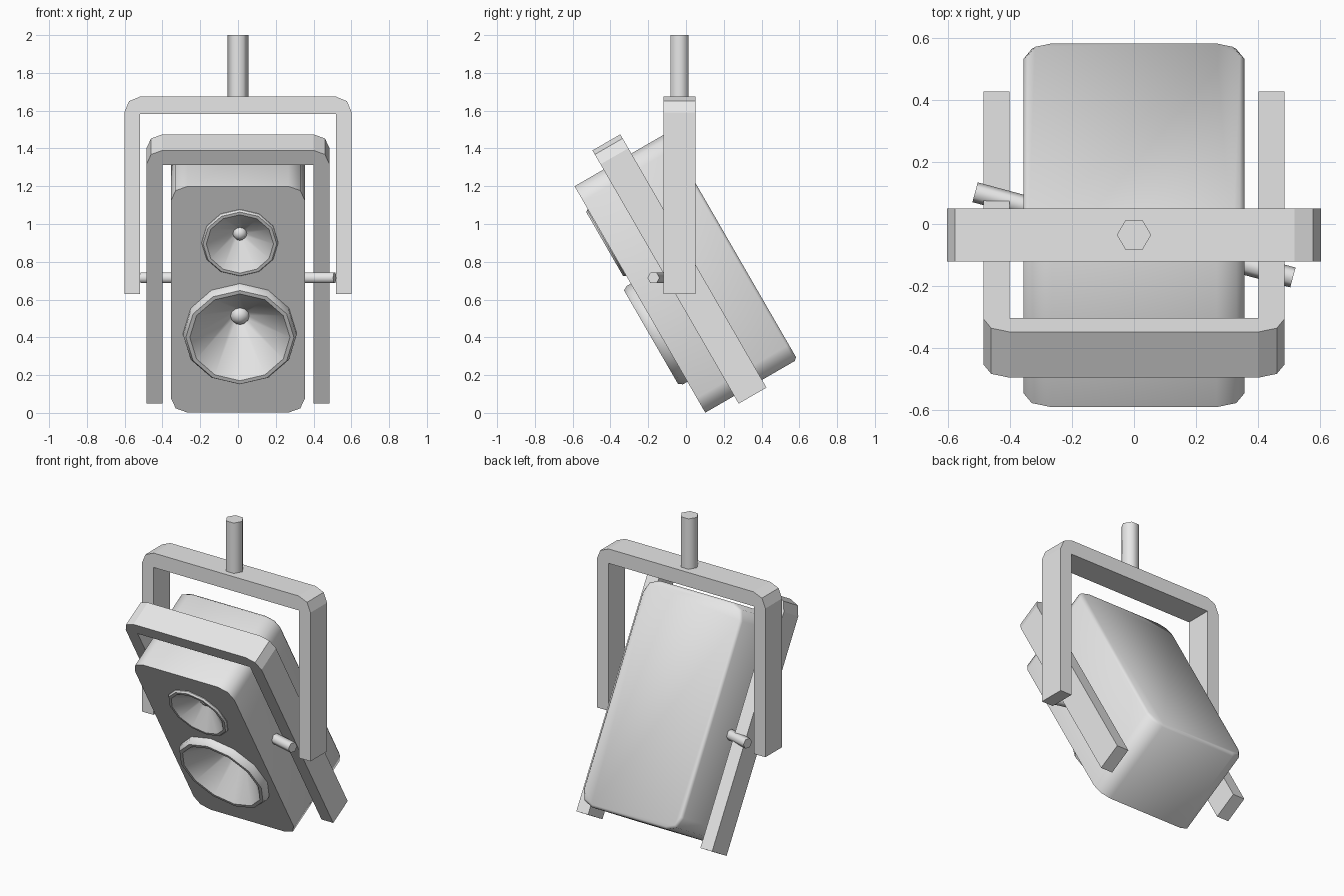
import bpy, bmesh, math

cube = bpy.data.objects.get("Cube")
if cube:
    bpy.data.objects.remove(cube, do_unlink=True)

TILT = math.radians(30)   # forward lean of the cabinet
FRONT, BACK = 0.089, 0.652  # cabinet depth range before tilting

grey = bpy.data.materials.new("light grey")
grey.use_nodes = True
grey.diffuse_color = (0.8, 0.8, 0.8, 1)
grey.node_tree.nodes["Principled BSDF"].inputs["Base Color"].default_value = (0.8, 0.8, 0.8, 1)


def finish(name, bm, tilt=0.0):
    bmesh.ops.recalc_face_normals(bm, faces=bm.faces)
    mesh = bpy.data.meshes.new(name)
    bm.to_mesh(mesh)
    bm.free()
    mesh.materials.append(grey)
    obj = bpy.data.objects.new(name, mesh)
    obj.rotation_euler.x = tilt
    bpy.context.collection.objects.link(obj)
    return obj


def smooth(obj, degrees):
    bpy.ops.object.select_all(action='DESELECT')
    obj.select_set(True)
    bpy.context.view_layer.objects.active = obj
    bpy.ops.object.shade_smooth_by_angle(angle=math.radians(degrees))


def arc(cx, cz, r, start):
    """Quarter turn in two straight segments."""
    return [(cx + r * math.cos(math.radians(start + a)),
             cz + r * math.sin(math.radians(start + a))) for a in (0, 45, 90)]


def prism(outline, y0, y1):
    """Extrude an outline in x and z along y."""
    bm = bmesh.new()
    face = bm.faces.new([bm.verts.new((x, y0, z)) for x, z in outline])
    new = bmesh.ops.extrude_face_region(bm, geom=[face])["geom"]
    bmesh.ops.translate(bm, vec=(0, y1 - y0, 0),
                        verts=[v for v in new if isinstance(v, bmesh.types.BMVert)])
    return bm


def bracket(name, half, side, top, z0, z1, y0, y1, tilt=0.0):
    """Upside-down U with clipped outer corners."""
    r = 0.085
    outline = [(half, z0)] + arc(half - r, z1 - r, r, 0) + arc(r - half, z1 - r, r, 90)
    outline += [(-half, z0), (side - half, z0), (side - half, z1 - top),
                (half - side, z1 - top), (half - side, z0)]
    return finish(name, prism(outline, y0, y1), tilt)


def lathe(name, profile, x, z, steps=12):
    """Turn (radius, depth) points around the depth axis of the cabinet."""
    bm = bmesh.new()
    verts = [bm.verts.new((x + r, d, z)) for r, d in profile]
    edges = [bm.edges.new(pair) for pair in zip(verts, verts[1:])]
    bmesh.ops.spin(bm, geom=verts + edges, cent=(x, 0, z), axis=(0, 1, 0),
                   angle=math.tau, steps=steps, use_duplicate=False)
    bmesh.ops.remove_doubles(bm, verts=bm.verts, dist=0.0005)
    return finish(name, bm, TILT)


def rod(name, radius, length, sides):
    bm = bmesh.new()
    bmesh.ops.create_cone(bm, cap_ends=True, segments=sides, radius1=radius,
                          radius2=radius, depth=length)
    return finish(name, bm)


# Cabinet: rounded outline, with a small bevel around the back
w, r, low, high = 0.356, 0.09, -0.05, 1.334
outline = (arc(w - r, high - r, r, 0) + arc(r - w, high - r, r, 90)
           + arc(r - w, low + r, r, 180) + arc(w - r, low + r, r, 270))
bm = prism(outline, FRONT, BACK)
rim = [e for e in bm.edges if all(v.co.y > BACK - 0.01 for v in e.verts)]
bmesh.ops.bevel(bm, geom=rim, offset=0.015, segments=1, affect='EDGES')
cabinet = finish("cabinet", bm, TILT)

# Drivers: rim and cone, dust cap, and the opening cut for each
drivers = {
    "upper_driver": (0.99, 0.19, [(0.203, 0.1), (0.203, 0.085), (0.195, 0.074),
                                  (0.178, 0.074), (0.035, 0.185)],
                     [(0.038, 0.185), (0.028, 0.16), (0, 0.15)]),
    "lower_driver": (0.439, 0.28, [(0.3, 0.1), (0.3, 0.062), (0.286, 0.04),
                                   (0.265, 0.04), (0.045, 0.27)],
                     [(0.052, 0.27), (0.038, 0.24), (0, 0.225)]),
}
for name, (height, hole, cone, cap) in drivers.items():
    smooth(lathe(name, cone, 0.01, height), 35)
    smooth(lathe(name + "_dust_cap", cap, 0.01, height), 60)
    cutter = lathe(name + "_cutter", [(0, 0), (hole, 0), (hole, 0.4), (0, 0.4)], 0.01, height)
    cutter.hide_render = True
    cut = cabinet.modifiers.new("opening", 'BOOLEAN')
    cut.operation, cut.solver, cut.object = 'DIFFERENCE', 'EXACT', cutter
    bpy.context.view_layer.update()
    graph = bpy.context.evaluated_depsgraph_get()
    cabinet_mesh = bpy.data.meshes.new_from_object(cabinet.evaluated_get(graph))
    cabinet.modifiers.clear()
    cabinet.data = cabinet_mesh
    bpy.data.objects.remove(cutter, do_unlink=True)
smooth(cabinet, 50)

# Brackets: one leaning with the cabinet, one hanging upright
bracket("cabinet_frame", 0.485, 0.084, 0.09, -0.097, 1.451, 0.266, 0.436, TILT)
bracket("hanging_yoke", 0.602, 0.082, 0.093, 0.63, 1.675, -0.12, 0.05)

# Mounting post and pivot axle
post = rod("mounting_post", 0.055, 0.34, 6)
post.location = (0, -0.035, 1.83)
post.rotation_euler.z = math.radians(30) if abs(post.data.vertices[0].co.x) < 0.01 else 0
smooth(post, 65)
axle = rod("pivot_axle", 0.033, 1.06, 6)
axle.location = (0, -0.035, 0.715)
axle.rotation_euler = (math.radians(15), math.radians(90), 0)
smooth(axle, 65)
